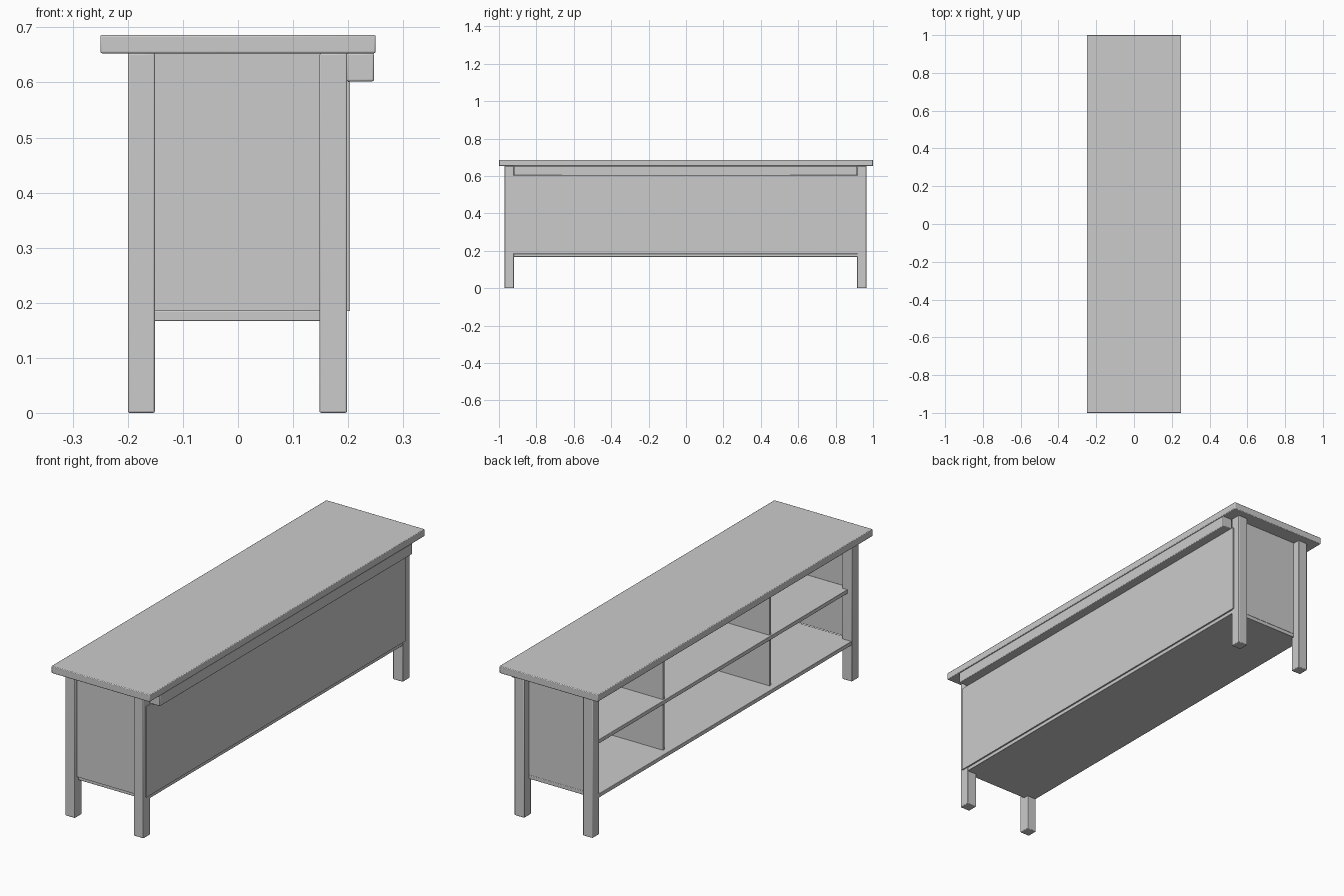
import bpy

if "Cube" in bpy.data.objects:
    bpy.data.objects.remove(bpy.data.objects["Cube"])


def box(name, x, y, z, bevel=0.0):
    """Axis-aligned board from (min, max) ranges, with optional softened edges."""
    bpy.ops.mesh.primitive_cube_add(
        size=1, location=[(r[0] + r[1]) / 2 for r in (x, y, z)])
    ob = bpy.context.object
    ob.name = name
    ob.scale = [r[1] - r[0] for r in (x, y, z)]
    bpy.ops.object.transform_apply(location=False, rotation=False, scale=True)
    if bevel:
        mod = ob.modifiers.new("soft_edges", 'BEVEL')
        mod.width = bevel
        mod.segments = 2
        bpy.ops.object.shade_smooth_by_angle()
    return ob


TOP_Z = 0.653      # underside of the table top
FLOOR_Z = 0.185    # upper face of the bottom shelf

# Table top
box("table_top", (-0.25, 0.25), (-1, 1), (TOP_Z, 0.686), 0.003)

# Four square legs
for side, x in (("left", (-0.2, -0.151)), ("right", (0.148, 0.198))):
    for end, y in (("front", (-0.97, -0.92)), ("back", (0.915, 0.965))):
        box(f"{end}_{side}_leg", x, y, (0, TOP_Z), 0.003)

# Bottom and middle shelves
box("bottom_shelf", (-0.198, 0.197), (-0.945, 0.93), (0.167, FLOOR_Z), 0.002)
box("middle_shelf", (-0.178, 0.197), (-0.945, 0.925), (0.400, 0.418), 0.002)

# Thin panels closing both ends and the long right side
box("front_end_panel", (-0.152, 0.152), (-0.955, -0.947), (FLOOR_Z, TOP_Z))
box("back_end_panel", (-0.152, 0.152), (0.922, 0.93), (FLOOR_Z, TOP_Z))
box("long_side_panel", (0.195, 0.203), (-0.955, 0.93), (FLOOR_Z, 0.602))

# Upright dividers above and below the middle shelf
for i, y in enumerate((-0.37, 0.405)):
    box(f"lower_divider_{i + 1}", (-0.17, 0.197), (y - 0.005, y + 0.005), (FLOOR_Z, 0.400))
    box(f"upper_divider_{i + 1}", (-0.17, 0.197), (y - 0.005, y + 0.005), (0.418, TOP_Z))

# Rail under the overhang on the right side
box("side_rail", (0.197, 0.247), (-0.92, 0.915), (0.602, TOP_Z), 0.003)
